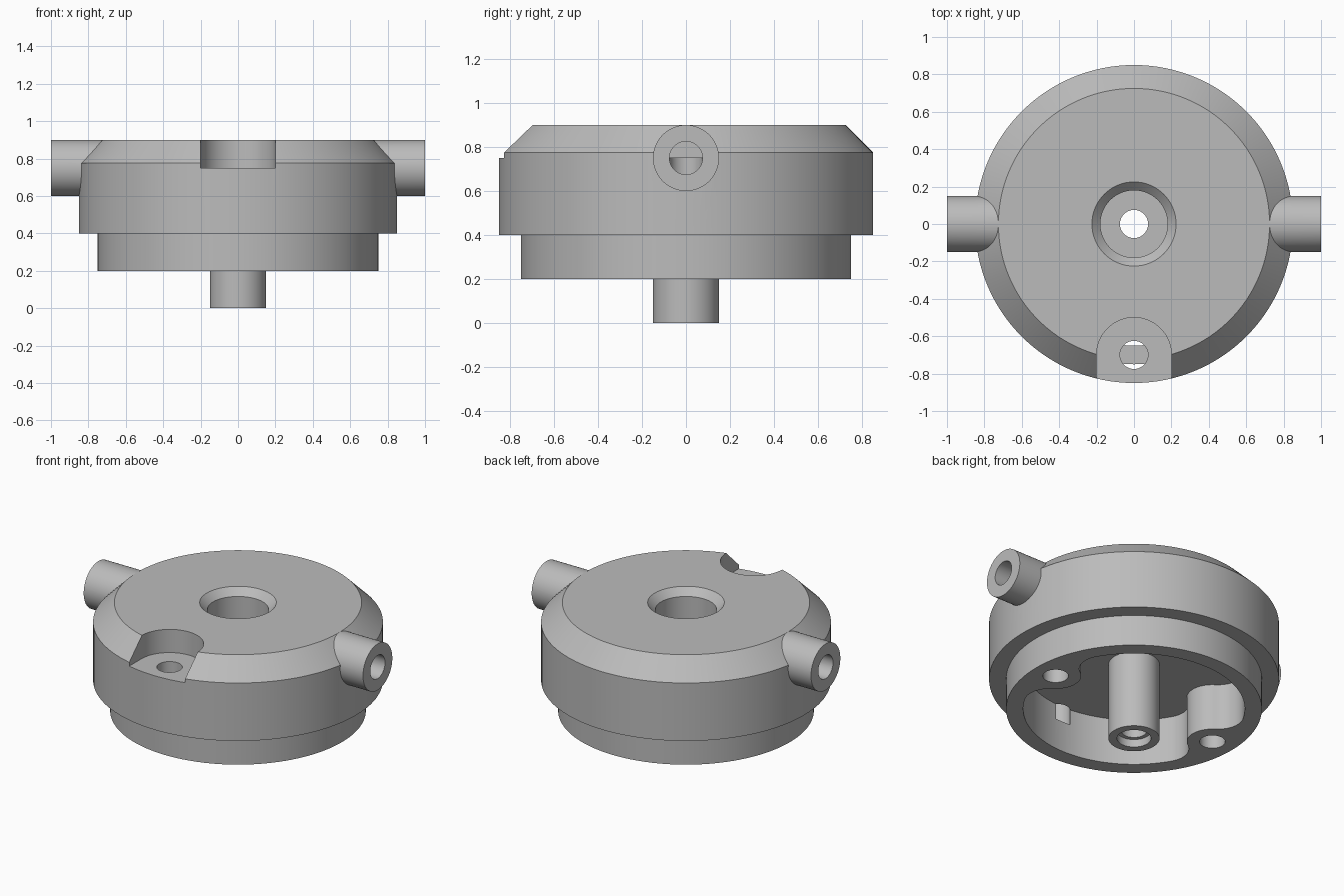
import bpy, bmesh
from math import pi, cos, sin, acos, radians
from mathutils import Matrix, Vector

cube = bpy.data.objects.get("Cube")
if cube:
    bpy.data.objects.remove(cube, do_unlink=True)

grey = bpy.data.materials.new("machined grey")
grey.use_nodes = True
colour = (0.5, 0.5, 0.5, 1)
grey.diffuse_color = colour
grey.node_tree.nodes["Principled BSDF"].inputs["Base Color"].default_value = colour


def make_object(name, bm):
    bmesh.ops.recalc_face_normals(bm, faces=bm.faces)
    mesh = bpy.data.meshes.new(name)
    bm.to_mesh(mesh)
    bm.free()
    mesh.materials.append(grey)
    obj = bpy.data.objects.new(name, mesh)
    bpy.context.collection.objects.link(obj)
    return obj


def turned(name, profile, x=0, y=0, segments=64):
    """Solid of revolution about z from (radius, height) pairs, capped at both ends."""
    bm = bmesh.new()
    rings = []
    for r, z in profile:
        angles = [2 * pi * i / segments for i in range(segments)]
        rings.append([bm.verts.new((x + r * cos(a), y + r * sin(a), z)) for a in angles])
    for low, high in zip(rings, rings[1:]):
        for i in range(segments):
            j = (i + 1) % segments
            bm.faces.new((low[i], low[j], high[j], high[i]))
    bm.faces.new(rings[0])
    bm.faces.new(rings[-1])
    return make_object(name, bm)


def side_cylinder(name, radius, x0, x1, z):
    """Cylinder along x, with flats rather than corners at its top."""
    bm = bmesh.new()
    place = (Matrix.Translation(((x0 + x1) / 2, 0, z)) @ Matrix.Rotation(pi / 2, 4, 'Y')
             @ Matrix.Rotation(pi / 64, 4, 'Z'))
    bmesh.ops.create_cone(bm, cap_ends=True, segments=64, radius1=radius, radius2=radius,
                          depth=abs(x1 - x0), matrix=place)
    return make_object(name, bm)


def prism(name, outline, z0, z1):
    bm = bmesh.new()
    face = bm.faces.new([bm.verts.new((p[0], p[1], z0)) for p in outline])
    out = bmesh.ops.extrude_face_region(bm, geom=[face])
    top = [v for v in out["geom"] if isinstance(v, bmesh.types.BMVert)]
    bmesh.ops.translate(bm, verts=top, vec=(0, 0, z1 - z0))
    return make_object(name, bm)


def arc(cx, cy, r, a0, a1, n):
    return [(cx + r * cos(a0 + (a1 - a0) * i / n), cy + r * sin(a0 + (a1 - a0) * i / n))
            for i in range(n + 1)]


def combine(target, tool, operation):
    mod = target.modifiers.new(operation, 'BOOLEAN')
    mod.operation, mod.solver, mod.object = operation, 'EXACT', tool
    bpy.context.view_layer.objects.active = target
    bpy.ops.object.modifier_apply(modifier=mod.name)
    bpy.data.objects.remove(tool, do_unlink=True)


# Stepped, chamfered body
housing = turned("valve_housing", [(0.75, 0.2), (0.75, 0.4), (0.85, 0.4),
                                   (0.85, 0.775), (0.725, 0.9)], segments=128)

# Underside cavity: round wall with two filleted bosses on the x axis
wall, boss_x, boss_r, fillet = 0.65, 0.6, 0.15, 0.15
d, e = wall - fillet, boss_r + fillet
turn = acos((d * d + boss_x ** 2 - e * e) / (2 * d * boss_x))
centre = Vector((d * cos(turn), d * sin(turn)))
to_boss = Vector((boss_x, 0)) - centre
join = Vector((1, 0)).angle_signed(to_boss) * -1
quarter = (arc(boss_x, 0, boss_r, pi, pi + join, 12)[:-1]
           + arc(*centre, fillet, join, turn, 14)[:-1]
           + arc(0, 0, wall, turn, pi / 2, 24))
half = quarter + [(-x, y) for x, y in reversed(quarter[:-1])]
outline = half + [(x, -y) for x, y in reversed(half[1:-1])]
combine(housing, prism("cavity", outline, 0.1, 0.5), 'DIFFERENCE')

# Central stem and the two side nozzles
combine(housing, turned("stem", [(0.15, 0), (0.15, 0.55)]), 'UNION')
for side in (1, -1):
    combine(housing, side_cylinder("nozzle", 0.15, side * 0.65, side, 0.75), 'UNION')

# Each nozzle bore turns down through its boss
for side in (1, -1):
    combine(housing, turned("boss_bore", [(0.075, 0.1), (0.075, 0.75)], side * boss_x),
            'DIFFERENCE')
    combine(housing, side_cylinder("nozzle_bore", 0.0752, side * boss_x, side * 1.1, 0.75),
            'DIFFERENCE')

# Chamfered recess above, through bore and counterbore in the stem
combine(housing, turned("centre_bore", [(0.1, -0.1), (0.1, 0.05), (0.075, 0.05), (0.075, 0.6),
                                        (0.18, 0.6), (0.18, 0.855), (0.245, 0.92)]),
        'DIFFERENCE')

# Open pocket at the front with a small vent hole into the cavity
pocket = arc(0, -0.7, 0.2, 0, pi, 32) + [(-0.2, -1), (0.2, -1)]
combine(housing, prism("pocket", pocket, 0.75, 1), 'DIFFERENCE')
combine(housing, turned("vent", [(0.075, 0.4), (0.075, 0.8)], 0, -0.7), 'DIFFERENCE')

# Smooth round walls, sharp edges
bpy.ops.object.select_all(action='DESELECT')
housing.select_set(True)
bpy.context.view_layer.objects.active = housing
bpy.ops.object.shade_smooth_by_angle(angle=radians(25))
